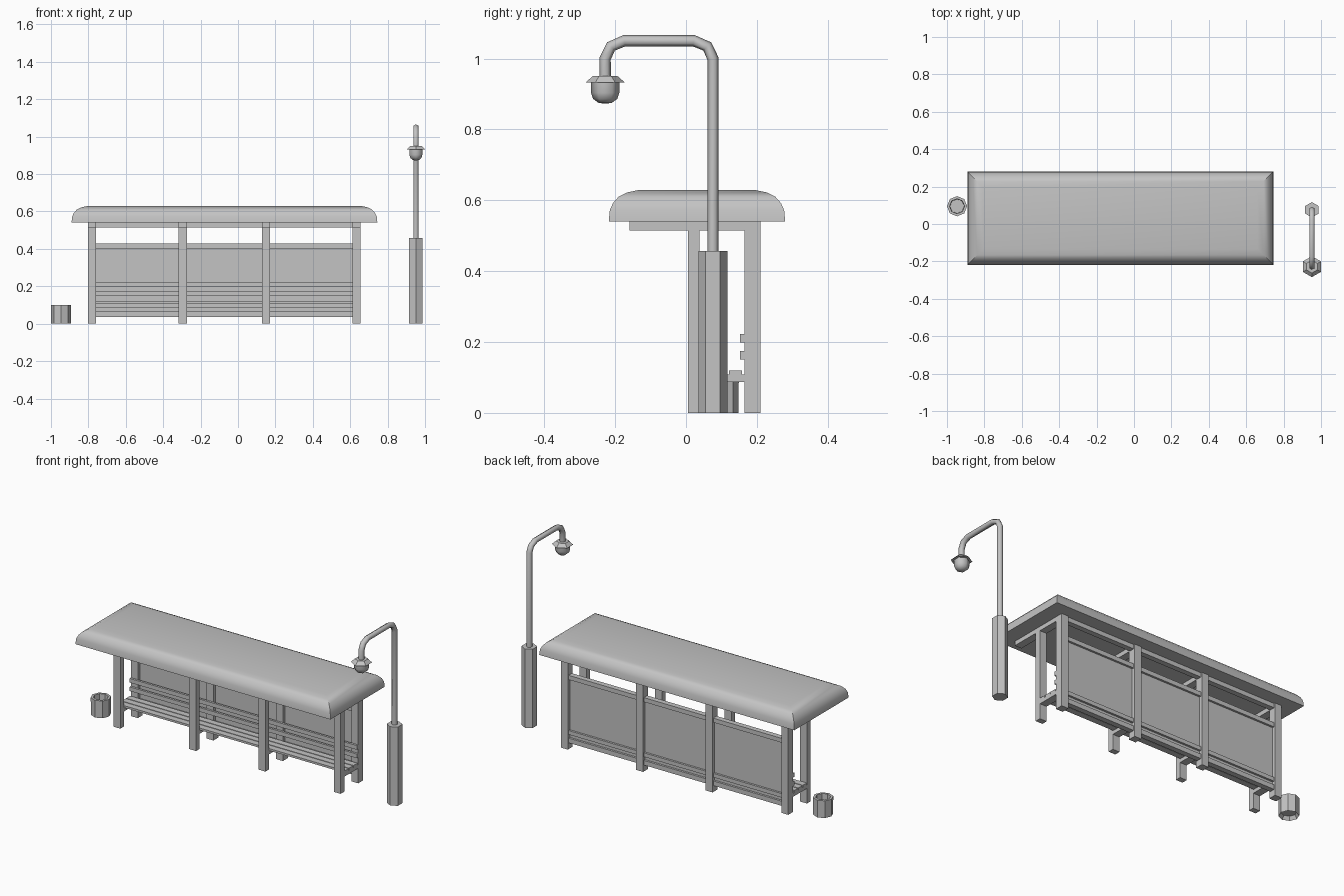
import bpy, bmesh, math
from mathutils import Vector

cube = bpy.data.objects.get("Cube")
if cube:
    bpy.data.objects.remove(cube, do_unlink=True)

grey = bpy.data.materials.new("plain_grey")
grey.use_nodes = True
GREY = (0.55, 0.55, 0.55, 1)
grey.diffuse_color = GREY
grey.node_tree.nodes["Principled BSDF"].inputs["Base Color"].default_value = GREY


def finish(name, bm, smooth=None):
    bmesh.ops.recalc_face_normals(bm, faces=bm.faces)
    mesh = bpy.data.meshes.new(name)
    bm.to_mesh(mesh)
    bm.free()
    mesh.materials.append(grey)
    obj = bpy.data.objects.new(name, mesh)
    bpy.context.collection.objects.link(obj)
    if smooth:
        bpy.ops.object.select_all(action='DESELECT')
        obj.select_set(True)
        bpy.context.view_layer.objects.active = obj
        bpy.ops.object.shade_smooth_by_angle(angle=math.radians(smooth))
    return obj


def box(name, x, y, z):
    """Box from (min, max) ranges."""
    bm = bmesh.new()
    bmesh.ops.create_cube(bm, size=1)
    for v in bm.verts:
        v.co = [r[0] + (c + 0.5) * (r[1] - r[0]) for c, r in zip(v.co, (x, y, z))]
    return finish(name, bm)


def loft(name, rings, smooth=None, caps=True):
    """Skin a list of equal-length point rings."""
    bm = bmesh.new()
    loops = [[bm.verts.new(p) for p in ring] for ring in rings]
    n = len(loops[0])
    for a, b in zip(loops, loops[1:]):
        for i in range(n):
            j = (i + 1) % n
            bm.faces.new((a[i], a[j], b[j], b[i]))
    if caps:
        bm.faces.new(loops[0])
        bm.faces.new(loops[-1])
    return finish(name, bm, smooth)


def lathe(name, cx, cy, profile, sides, smooth=None):
    """Turn (radius, z) points around a vertical axis, corners facing y."""
    turn = [math.pi / 2 + math.tau * i / sides for i in range(sides)]
    return loft(name, [[(cx + r * math.cos(t), cy + r * math.sin(t), z) for t in turn]
                       for r, z in profile], smooth)


# Rounded roof: stacked rectangles stepping inwards
X0, X1, Y0, Y1 = -0.89, 0.745, -0.218, 0.28
roof = []
for inset, z in ((0, 0.54), (0.003, 0.572), (0.012, 0.592), (0.028, 0.61),
                 (0.052, 0.622), (0.085, 0.629)):
    a, b, c, d = X0 + inset, X1 - inset, Y0 + inset, Y1 - inset
    roof.append([(a, c, z), (b, c, z), (b, d, z), (a, d, z)])
loft("roof", roof, 32)

# Posts, roof beams and bench brackets for each bay line
bays = (-0.78, -0.295, 0.15, 0.633)
for i, x in enumerate(bays, 1):
    span = (x - 0.022, x + 0.022)
    box(f"front_post_{i}", span, (0.005, 0.038), (0, 0.515))
    box(f"back_post_{i}", span, (0.165, 0.21), (0, 0.54))
    box(f"roof_beam_{i}", span, (-0.16, 0.165), (0.515, 0.54))
    box(f"bench_bracket_{i}", span, (0.038, 0.165), (0.087, 0.108))

# Back wall panels and rails between the posts
for i, (a, b) in enumerate(zip(bays, bays[1:]), 1):
    span = (a + 0.022, b - 0.022)
    box(f"wall_panel_{i}", span, (0.183, 0.191), (0.05, 0.41))
    for part, z in (("top_rail", (0.515, 0.54)), ("panel_rail", (0.403, 0.428)),
                    ("middle_rail", (0.085, 0.108)), ("bottom_rail", (0.037, 0.064))):
        box(f"{part}_{i}", span, (0.172, 0.203), z)

# Bench slats
length = (bays[0] - 0.022, bays[-1] + 0.022)
for i, y in enumerate((0.04, 0.081, 0.122), 1):
    box(f"seat_slat_{i}", length, (y, y + 0.036), (0.108, 0.12))
for i, z in enumerate((0.15, 0.199), 1):
    box(f"backrest_slat_{i}", length, (0.153, 0.166), (z, z + 0.024))

# Street lamp: base, bent pipe, shade and bulb
LX, PY, HY = 0.951, 0.076, -0.228
lathe("lamp_base", LX, PY, ((0.041, 0), (0.041, 0.457)), 6)
path = [Vector((LX, y, z)) for y, z in (
    (PY, 0.45), (PY, 1.0), (0.06, 1.034), (0.022, 1.05),
    (-0.174, 1.05), (-0.212, 1.034), (HY, 1.0), (HY, 0.94))]
side = Vector((1, 0, 0))
tube = []
for i, p in enumerate(path):
    before = (p - path[max(i - 1, 0)]).normalized()
    after = (path[min(i + 1, len(path) - 1)] - p).normalized()
    out = side.cross((before + after).normalized())
    tube.append([p + 0.016 * (math.sin(t) * side + math.cos(t) * out)
                 for t in (math.tau * k / 6 for k in range(6))])
loft("lamp_pipe", tube, 62)
lathe("lamp_shade", LX, HY, ((0.04, 0.932), (0.056, 0.932), (0.034, 0.951)), 6)
lathe("lamp_bulb", LX, HY, ((0.04, 0.935), (0.04, 0.903), (0.034, 0.886),
                            (0.019, 0.875), (0.006, 0.873)), 6, 62)

# Open litter bin with a raised floor
lathe("litter_bin", -0.946, 0.095, ((0.04, 0.02), (0.053, 0), (0.054, 0.1),
                                    (0.04, 0.1), (0.038, 0.03)), 8)
